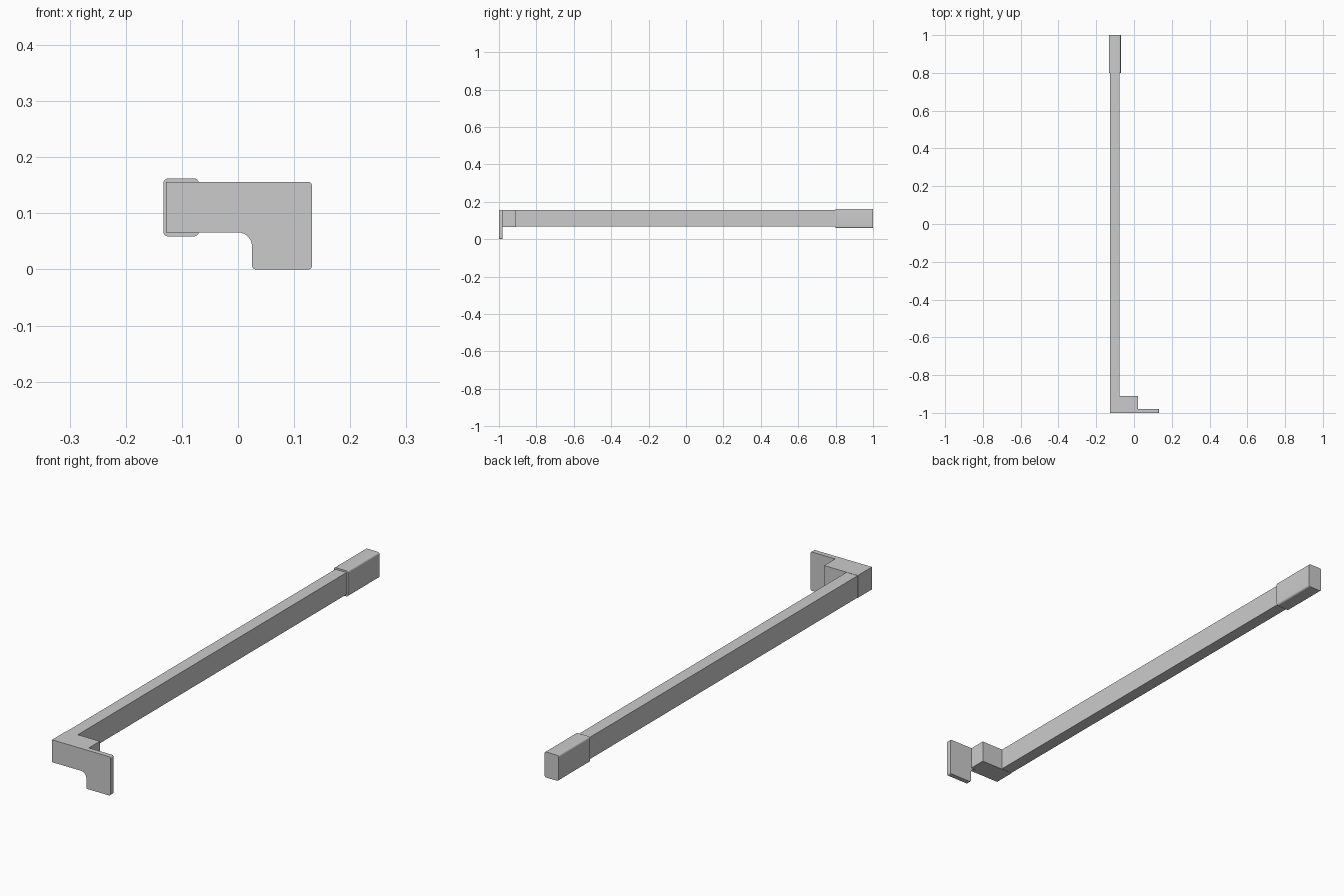
import bpy, bmesh
from math import cos, sin, pi

if "Cube" in bpy.data.objects:
    bpy.data.objects.remove(bpy.data.objects["Cube"])

def arc(cx, cz, r, a0, a1, n=6):
    """Points on an arc in the x-z plane, angles in degrees."""
    out = []
    for i in range(n + 1):
        a = (a0 + (a1 - a0) * i / n) * pi / 180
        out.append((cx + r * cos(a), cz + r * sin(a)))
    return out

def extrude_y(name, profile, y0, y1):
    """Prism from an x-z profile, running from y0 to y1."""
    bm = bmesh.new()
    face = bm.faces.new([bm.verts.new((x, y0, z)) for x, z in profile])
    new = bmesh.ops.extrude_face_region(bm, geom=[face])['geom']
    verts = [g for g in new if isinstance(g, bmesh.types.BMVert)]
    bmesh.ops.translate(bm, vec=(0, y1 - y0, 0), verts=verts)
    bmesh.ops.recalc_face_normals(bm, faces=bm.faces)
    mesh = bpy.data.meshes.new(name)
    bm.to_mesh(mesh)
    bm.free()
    obj = bpy.data.objects.new(name, mesh)
    bpy.context.collection.objects.link(obj)
    bpy.context.view_layer.objects.active = obj
    obj.select_set(True)
    bpy.ops.object.shade_smooth_by_angle(angle=pi / 6)
    obj.select_set(False)
    return obj

def rect(x0, x1, z0, z1):
    return [(x0, z0), (x1, z0), (x1, z1), (x0, z1)]

def round_rect(x0, x1, z0, z1, r):
    return (arc(x0 + r, z0 + r, r, 180, 270) + arc(x1 - r, z0 + r, r, 270, 360)
            + arc(x1 - r, z1 - r, r, 0, 90) + arc(x0 + r, z1 - r, r, 90, 180))

L, TOP, LOW = -0.128, 0.156, 0.066
R = 0.007

# L-shaped end plate: rounded outer corners, filleted inner corner
plate = ([(L, TOP), (L, LOW)]
         + arc(0.0, LOW - 0.025, 0.025, 90, 0, 10)
         + arc(0.025 + R, R, R, 180, 270)
         + arc(0.132 - R, R, R, 270, 360)
         + arc(0.132 - R, TOP - R, R, 0, 90))
extrude_y("end_plate", plate, -1.0, -0.98)

# Block joining the plate to the bar
extrude_y("bracket_block", rect(L, 0.022, LOW, TOP), -0.98, -0.91)

# Long rectangular bar
extrude_y("bar", rect(-0.127, -0.077, LOW + 0.001, TOP - 0.001), -0.91, 0.81)

# Sleeve at the far end, with rounded long edges
extrude_y("end_sleeve", round_rect(-0.133, -0.070, 0.059, 0.162, 0.008), 0.8, 1.0)
